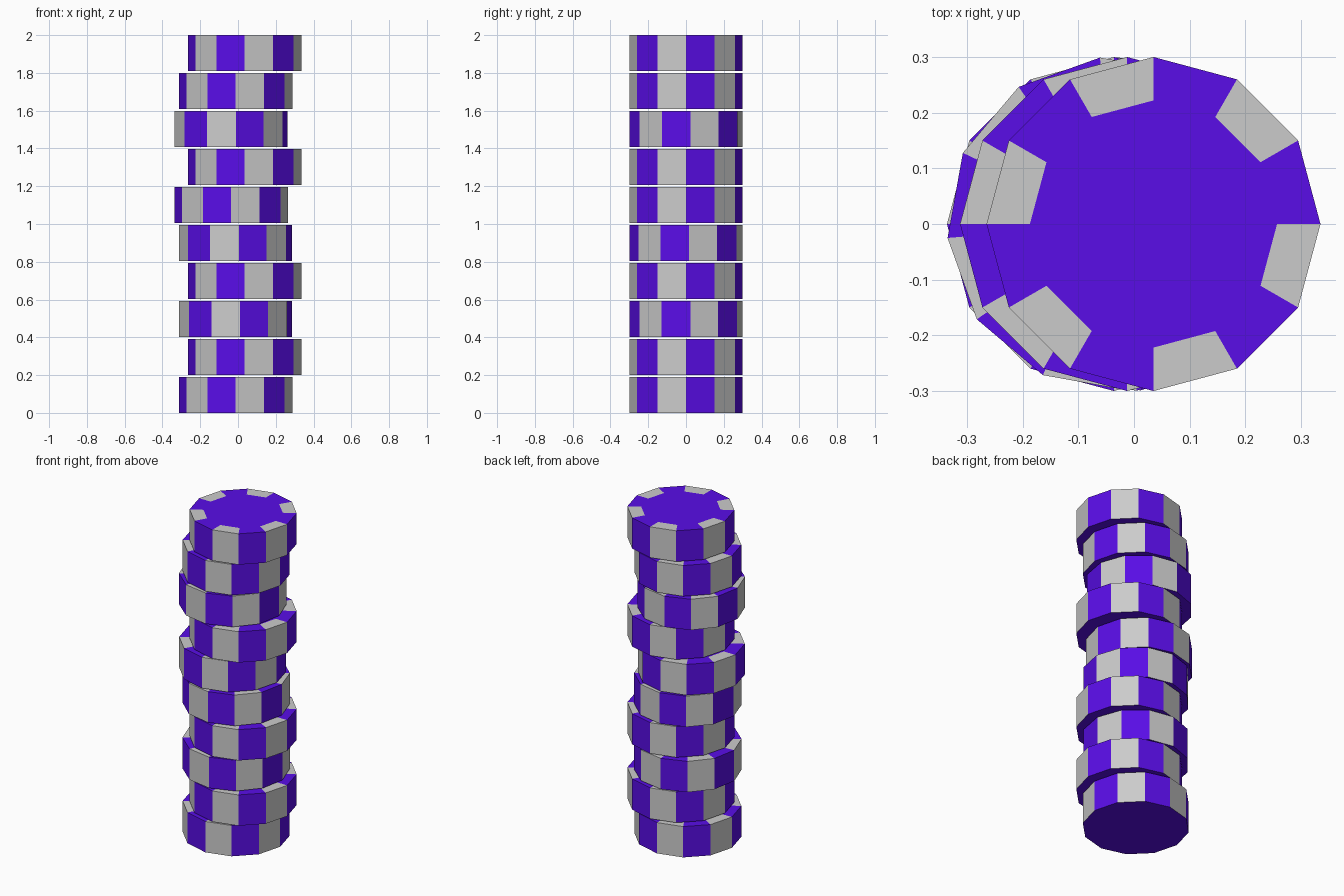
import bpy, bmesh
from math import cos, sin, radians

if "Cube" in bpy.data.objects:
    bpy.data.objects.remove(bpy.data.objects["Cube"])

SIDES, RADIUS, INNER = 12, 0.30, 0.222
HEIGHT = 0.19
PITCH = (2 - HEIGHT) / 9

purple = bpy.data.materials.new("purple")
purple.diffuse_color = (0.1, 0.004, 0.8, 1)
purple.use_nodes = True
purple.node_tree.nodes["Principled BSDF"].inputs["Base Color"].default_value = purple.diffuse_color

# x offset and turn (degrees) of each disc, bottom to top
DISCS = [(-0.0125, 0), (0.035, 0), (-0.0125, 34.6), (0.035, 0), (-0.0125, 33.2),
         (-0.036, 0), (0.035, 0), (-0.036, 34.8), (-0.0125, 0), (0.035, 0)]


def make_part(name, loc, turn, spots):
    """Half of the alternating rim; the body also gets the caps."""
    bm = bmesh.new()

    def ring(r, z):
        return [bm.verts.new((r * cos(radians(30 * i)), r * sin(radians(30 * i)), z))
                for i in range(SIDES)]

    low, top, inner = ring(RADIUS, 0), ring(RADIUS, HEIGHT), ring(INNER, HEIGHT)
    for i in range(SIDES):
        j = (i + 1) % SIDES
        if (i % 2 == 1) == spots:
            bm.faces.new((low[i], low[j], top[j], top[i]))
            bm.faces.new((top[i], top[j], inner[j], inner[i]))
    if not spots:
        bm.faces.new(inner)
        bm.faces.new(low[::-1])
    bmesh.ops.delete(bm, geom=[v for v in bm.verts if not v.link_faces], context='VERTS')
    mesh = bpy.data.meshes.new(name)
    bm.to_mesh(mesh)
    bm.free()
    if not spots:
        mesh.materials.append(purple)
    ob = bpy.data.objects.new(name, mesh)
    ob.location = loc
    ob.rotation_euler.z = radians(turn)
    bpy.context.collection.objects.link(ob)


# stack of discs, each a purple body with grey edge inlays
for k, (x, turn) in enumerate(DISCS):
    for name, spots in (("disc_body", False), ("disc_edge_inlays", True)):
        make_part(f"{name}_{k + 1}", (x, 0, k * PITCH), turn, spots)
